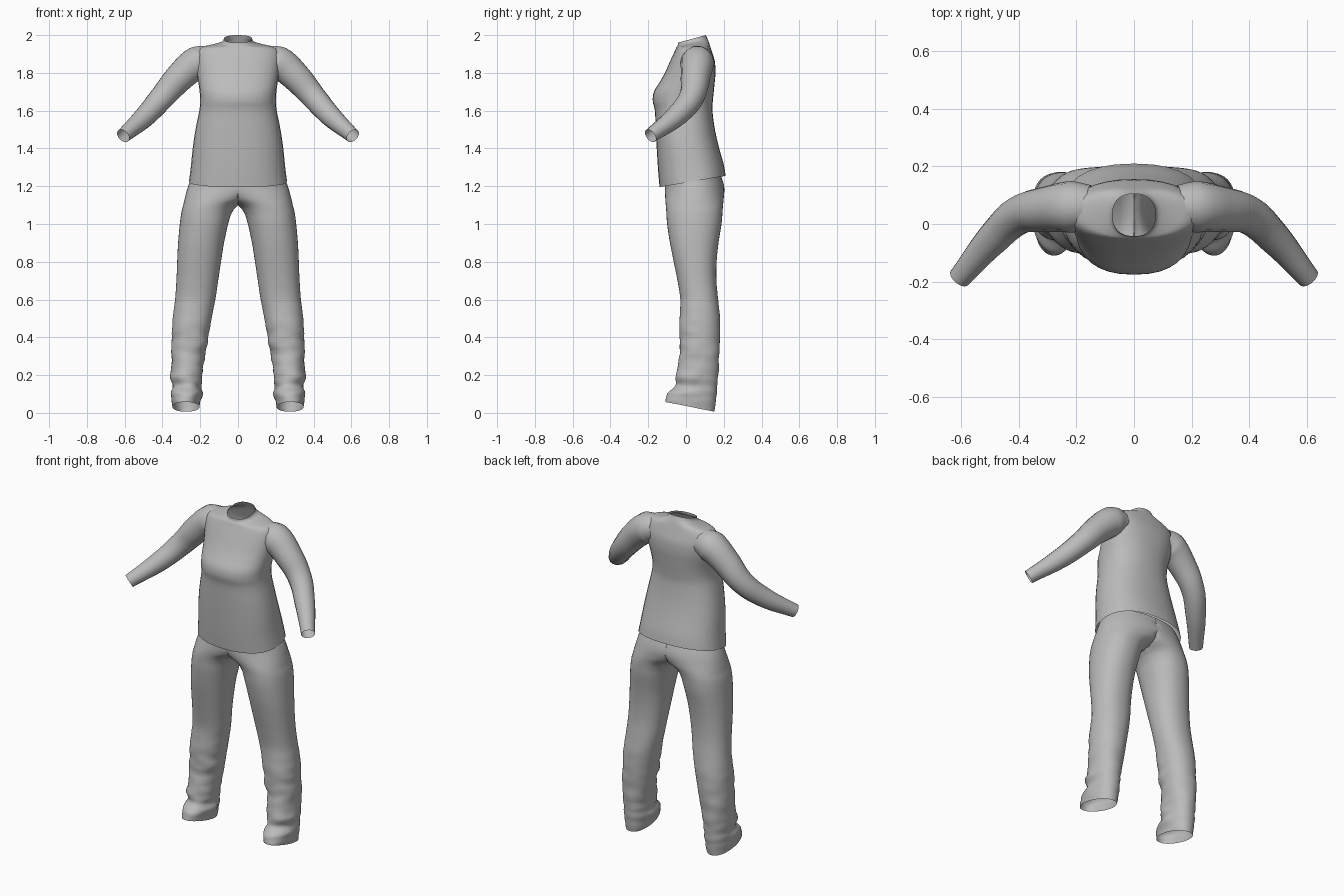
import bpy, bmesh, math
from mathutils import Vector, noise

cube = bpy.data.objects.get("Cube")
if cube:
    bpy.data.objects.remove(cube, do_unlink=True)

grey = bpy.data.materials.new("cloth_grey")
grey.use_nodes = True
COLOUR = (0.5, 0.5, 0.5, 1)
grey.diffuse_color = COLOUR
grey.node_tree.nodes["Principled BSDF"].inputs["Base Color"].default_value = COLOUR


def finish(obj, angle=40):
    """Mirror across x, apply the material and smooth shading."""
    obj.data.materials.clear()
    obj.data.materials.append(grey)
    mod = obj.modifiers.new("mirror", "MIRROR")
    mod.use_clip = True
    mod.merge_threshold = 0.0005
    bpy.ops.object.select_all(action="DESELECT")
    obj.select_set(True)
    bpy.context.view_layer.objects.active = obj
    bpy.ops.object.modifier_apply(modifier="mirror")
    bpy.ops.object.shade_smooth_by_angle(angle=math.radians(angle))


def refine(rows, steps):
    """Catmull-Rom interpolation between profile rows."""
    out = []
    for i in range(len(rows) - 1):
        a, b, c, d = (rows[min(max(k, 0), len(rows) - 1)] for k in range(i - 1, i + 3))
        for s in range(steps):
            t = s / steps
            out.append([q + t / 2 * (r - p + t * (2*p - 5*q + 4*r - u + t * (3*(q - r) + u - p)))
                        for p, q, r, u in zip(a, b, c, d)])
    return out + [list(rows[-1])]


def loft(name, rows, steps, sides, power, crease=None):
    """Skin rings (z, inner x, outer x, front y, back y, tilt), cut at x = 0."""
    bm = bmesh.new()
    rings = []
    for z, x0, x1, yf, yb, tilt in refine(rows, steps):
        ring = []
        for i in range(sides):
            a = 2 * math.pi * i / sides
            c, s = math.cos(a), math.sin(a)
            c = math.copysign(abs(c) ** (2 / power), c)
            s = math.copysign(abs(s) ** (2 / power), s)
            dy = s * (yb - yf) / 2
            p = Vector(((x0 + x1) / 2 + c * (x1 - x0) / 2, (yf + yb) / 2 + dy, z + tilt * dy))
            if crease:
                p += Vector((c, s, 0)) * crease(p)
            p.x = max(p.x, 0)
            ring.append(bm.verts.new(p))
        rings.append(ring)
    for lo, hi in zip(rings, rings[1:]):
        for i in range(sides):
            j = (i + 1) % sides
            quad = (lo[i], lo[j], hi[j], hi[i])
            # Leave the centre plane open so both halves join
            if any(v.co.x > 1e-5 for v in quad):
                bm.faces.new(quad)
    bmesh.ops.remove_doubles(bm, verts=bm.verts, dist=0.0003)
    bmesh.ops.delete(bm, geom=[v for v in bm.verts if not v.link_faces], context="VERTS")
    mesh = bpy.data.meshes.new(name)
    bm.to_mesh(mesh)
    bm.free()
    obj = bpy.data.objects.new(name, mesh)
    bpy.context.collection.objects.link(obj)
    finish(obj)


# Shirt body: z, half width, front y, back y, tilt
shirt = [
    (1.225, .26, -.14, .21, .17),
    (1.3, .25, -.148, .2, .08),
    (1.4, .24, -.155, .176, 0),
    (1.5, .225, -.16, .153, 0),
    (1.6, .205, -.165, .14, 0),
    (1.65, .2, -.176, .142, 0),
    (1.7, .203, -.17, .147, 0),
    (1.75, .21, -.14, .152, 0),
    (1.8, .218, -.112, .156, 0),
    (1.86, .225, -.085, .153, 0),
    (1.91, .22, -.062, .138, 0),
    (1.937, .19, -.052, .128, .05),
    (1.95, .13, -.047, .122, .12),
    (1.962, .085, -.044, .115, .2),
    (1.98, .075, -.042, .105, .27),
]
loft("shirt_body", [(z, -w, w, f, b, t) for z, w, f, b, t in shirt], 3, 32, 2.35)


# Trousers: folds gather toward the ankles
def folds(p):
    amount = 0.014 * min(max((0.62 - p.z) / 0.4, 0), 1) * min(p.z / 0.1, 1)
    front = 1 if p.y < 0.07 else 0.4
    return amount * front * noise.noise(Vector((p.x * 9, p.y * 9, p.z * 24)))


trousers = [
    (.032, .205, .347, -.105, .15, -.2),
    (.08, .195, .35, -.098, .158, -.15),
    (.13, .197, .35, -.06, .163, -.1),
    (.2, .19, .352, -.055, .17, 0),
    (.3, .175, .353, -.032, .175, 0),
    (.4, .158, .35, -.036, .18, 0),
    (.5, .14, .345, -.034, .18, 0),
    (.6, .12, .333, -.03, .17, 0),
    (.7, .105, .326, -.045, .161, 0),
    (.8, .09, .322, -.065, .162, 0),
    (.9, .074, .317, -.085, .172, 0),
    (1.0, .052, .308, -.1, .188, 0),
    (1.06, .032, .3, -.104, .193, 0),
    (1.1, -.005, .29, -.107, .196, 0),
    (1.14, -.1, .281, -.11, .2, 0),
    (1.2, -.24, .264, -.112, .202, 0),
    (1.27, -.235, .235, -.11, .18, 0),
]
loft("trousers", trousers, 5, 44, 2.2, folds)

# Sleeves: tapered tubes bending forward, open at the cuff
path = [
    (.15, .06, 1.868, .075),
    (.215, .06, 1.853, .09),
    (.3, .052, 1.785, .08),
    (.4, .03, 1.672, .067),
    (.485, -.045, 1.577, .058),
    (.608, -.188, 1.467, .039),
]
curve = bpy.data.curves.new("sleeve_path", "CURVE")
curve.dimensions = "3D"
curve.bevel_depth = 1
curve.bevel_resolution = 5
curve.resolution_u = 5
spline = curve.splines.new("BEZIER")
spline.bezier_points.add(len(path) - 1)
for point, (x, y, z, r) in zip(spline.bezier_points, path):
    point.co = (x, y, z)
    point.radius = r
    point.handle_left_type = point.handle_right_type = "AUTO"
helper = bpy.data.objects.new("sleeve_path", curve)
bpy.context.collection.objects.link(helper)
bpy.context.view_layer.update()
tube = bpy.data.meshes.new_from_object(helper.evaluated_get(bpy.context.evaluated_depsgraph_get()))
bpy.data.objects.remove(helper, do_unlink=True)
sleeves = bpy.data.objects.new("sleeves", tube)
bpy.context.collection.objects.link(sleeves)
finish(sleeves)
